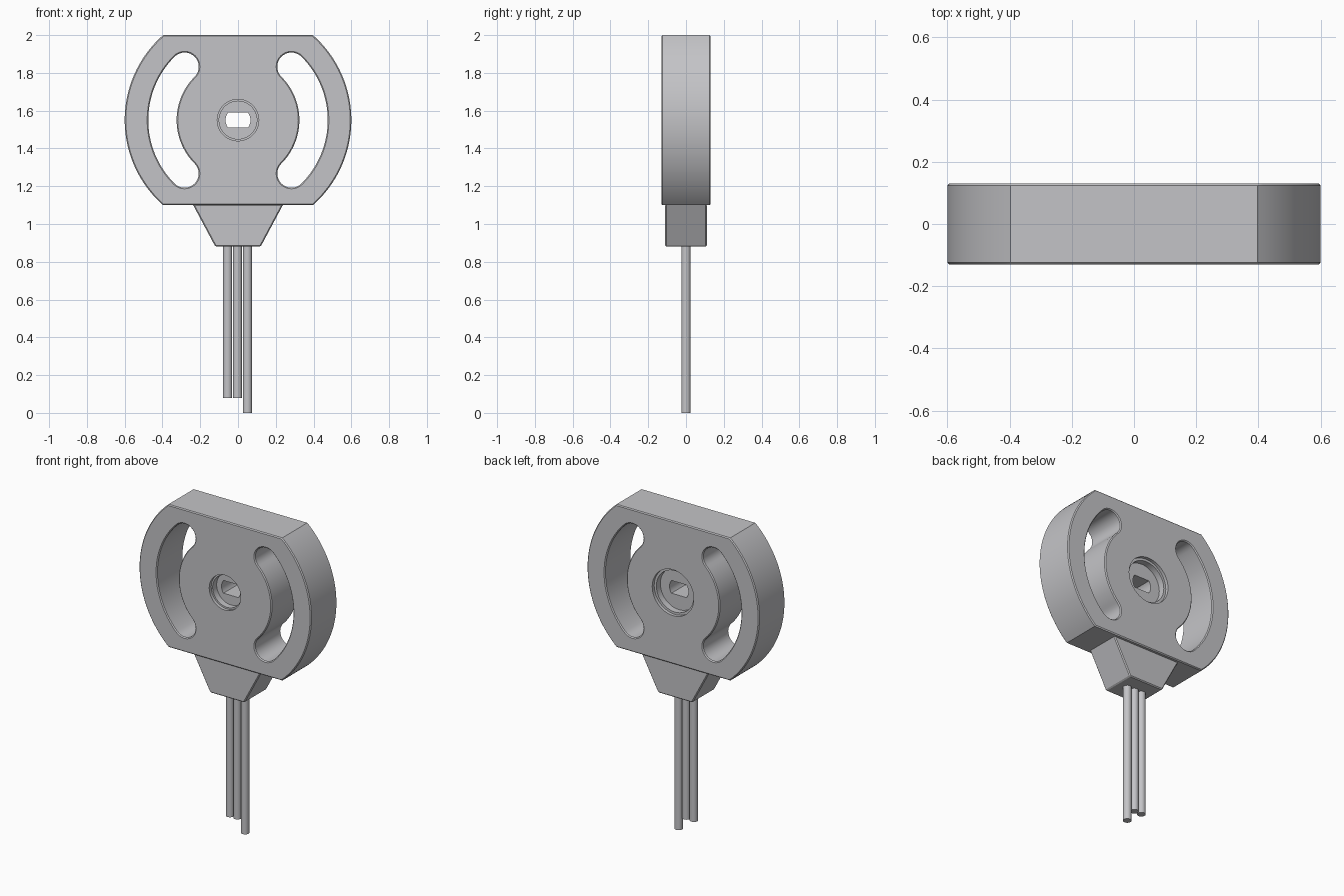
import bpy, bmesh, math

if "Cube" in bpy.data.objects:
    bpy.data.objects.remove(bpy.data.objects["Cube"])

CZ = 1.55          # height of the disc centre
HALF = 0.13        # half thickness of the housing

grey = bpy.data.materials.new("light_grey")
grey.diffuse_color = (0.55, 0.55, 0.57, 1)
grey.use_nodes = True
grey.node_tree.nodes["Principled BSDF"].inputs["Base Color"].default_value = grey.diffuse_color


def arc(r, a0, a1, n, cx=0.0, cz=CZ):
    """Points on an arc, angles in degrees."""
    return [(cx + r * math.cos(math.radians(a0 + (a1 - a0) * i / n)),
             cz + r * math.sin(math.radians(a0 + (a1 - a0) * i / n))) for i in range(n + 1)]


def prism(name, pts, y0, y1):
    """Extrude an x-z outline along y."""
    bm = bmesh.new()
    face = bm.faces.new([bm.verts.new((x, y0, z)) for x, z in pts])
    ext = bmesh.ops.extrude_face_region(bm, geom=[face])
    for v in ext["geom"]:
        if isinstance(v, bmesh.types.BMVert):
            v.co.y = y1
    bmesh.ops.recalc_face_normals(bm, faces=bm.faces)
    me = bpy.data.meshes.new(name)
    bm.to_mesh(me)
    bm.free()
    ob = bpy.data.objects.new(name, me)
    bpy.context.collection.objects.link(ob)
    me.materials.append(grey)
    return ob


def activate(ob):
    bpy.ops.object.select_all(action='DESELECT')
    ob.select_set(True)
    bpy.context.view_layer.objects.active = ob


def cut(ob, cutter):
    activate(ob)
    m = ob.modifiers.new("cut", 'BOOLEAN')
    m.operation, m.solver, m.object = 'DIFFERENCE', 'EXACT', cutter
    bpy.ops.object.modifier_apply(modifier=m.name)
    bpy.data.objects.remove(cutter)


def bevel(ob, width, angle):
    activate(ob)
    m = ob.modifiers.new("bevel", 'BEVEL')
    m.width, m.segments = width, 1
    m.limit_method, m.angle_limit = 'ANGLE', math.radians(angle)
    bpy.ops.object.modifier_apply(modifier=m.name)


def smooth(ob):
    activate(ob)
    bpy.ops.object.shade_smooth_by_angle(angle=math.radians(30))


# Housing: disc with flat top and bottom
lim = math.degrees(math.asin(0.45 / 0.6))
housing = prism("housing", arc(0.6, -lim, lim, 40) + arc(0.6, 180 - lim, 180 + lim, 40), -HALF, HALF)

# Curved slots on both sides, with round ends
ex = 0.4 * math.cos(math.radians(45))
slot = (arc(0.475, -45, 45, 32)
        + arc(0.075, 45, 225, 16, ex, CZ + ex)[1:-1]
        + arc(0.325, 45, -45, 32)
        + arc(0.075, 135, 315, 16, ex, CZ - ex)[1:-1])
for s in (1, -1):
    cut(housing, prism("slot_cutter", [(s * x, z) for x, z in slot], -0.3, 0.3))
bevel(housing, 0.006, 60)

# Stepped shaft recesses: front is narrower than back
for r, y0, y1 in ((0.11, -0.3, -0.11), (0.10, -0.3, -0.07), (0.145, 0.11, 0.3), (0.13, 0.07, 0.3)):
    cut(housing, prism("bore_cutter", arc(r, 0, 360, 48)[:-1], y0, y1))

# Keyed shaft hole with two flats
key = math.degrees(math.asin(0.04 / 0.066))
cut(housing, prism("key_cutter", arc(0.066, -key, key, 10) + arc(0.066, 180 - key, 180 + key, 10), -0.3, 0.3))
smooth(housing)

# Tapered cable neck
neck = prism("cable_neck", [(-0.24, 1.105), (-0.12, 0.88), (0.12, 0.88), (0.24, 1.105)], -0.11, 0.11)
bevel(neck, 0.006, 40)

# Three wires, one longer
for i, (x, z0) in enumerate(((-0.055, 0.08), (-0.003, 0.08), (0.05, 0.0))):
    bpy.ops.mesh.primitive_cylinder_add(vertices=24, radius=0.0245, depth=0.89 - z0,
                                        location=(x, 0, (0.89 + z0) / 2))
    wire = bpy.context.object
    wire.name = f"wire_{i + 1}"
    wire.data.materials.append(grey)
    smooth(wire)
